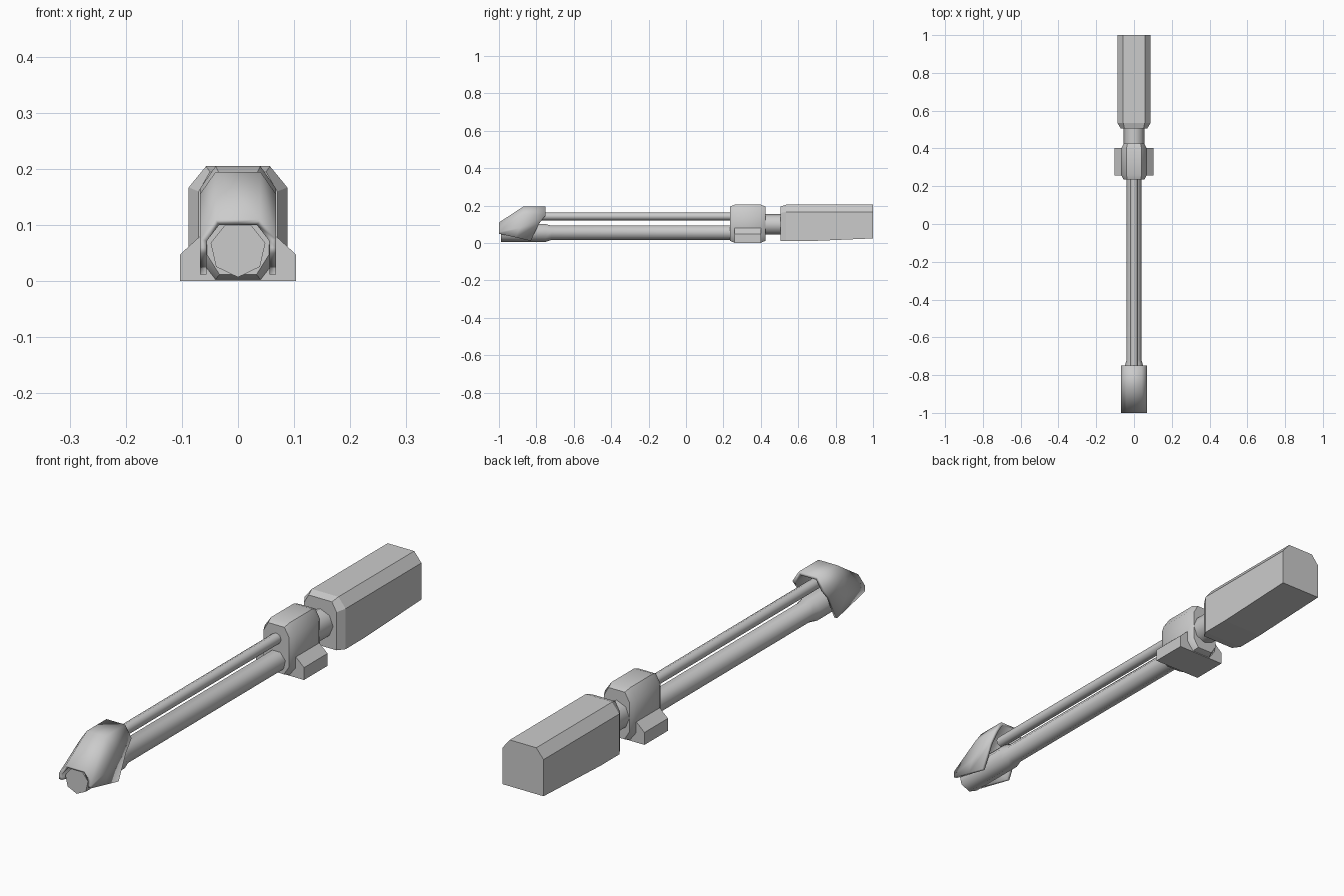
import bpy, bmesh, math

cube = bpy.data.objects.get("Cube")
if cube:
    bpy.data.objects.remove(cube)

grey = bpy.data.materials.new("plain grey")
grey.use_nodes = True
grey.diffuse_color = (0.6, 0.6, 0.6, 1)
grey.node_tree.nodes["Principled BSDF"].inputs["Base Color"].default_value = (0.6, 0.6, 0.6, 1)


def loft(name, rings, closed=True, smooth=40):
    """Skin a list of equal-length rings of points; cap both ends if closed."""
    bm = bmesh.new()
    rows = [[bm.verts.new(p) for p in ring] for ring in rings]
    n = len(rows[0])
    for a, b in zip(rows, rows[1:]):
        for i in range(n if closed else n - 1):
            j = (i + 1) % n
            bm.faces.new((a[i], a[j], b[j], b[i]))
    if closed:
        bm.faces.new(rows[0][::-1])
        bm.faces.new(rows[-1])
    bmesh.ops.recalc_face_normals(bm, faces=bm.faces)
    mesh = bpy.data.meshes.new(name)
    bm.to_mesh(mesh)
    bm.free()
    mesh.materials.append(grey)
    obj = bpy.data.objects.new(name, mesh)
    bpy.context.collection.objects.link(obj)
    bpy.ops.object.select_all(action='DESELECT')
    obj.select_set(True)
    bpy.context.view_layer.objects.active = obj
    if smooth:
        bpy.ops.object.shade_smooth_by_angle(angle=math.radians(smooth))
    return obj


def mirrored(half):
    """Complete a section given its +x half, bottom to top."""
    return half + [(-x, y, z) for x, y, z in reversed(half)]


def tube(name, z, sides, stations):
    """Round bar along y; stations are (y, radius), one vertex at the bottom."""
    rings = []
    for y, r in stations:
        angles = [2 * math.pi * i / sides - math.pi / 2 for i in range(sides)]
        rings.append([(r * math.cos(a), y, z + r * math.sin(a)) for a in angles])
    return loft(name, rings, smooth=60)


# Barrel with a thicker tip, and the thin rod above it
tube("barrel", 0.057, 7, [(-0.99, 0.05), (-0.75, 0.05), (-0.72, 0.04), (0.26, 0.04)])
tube("upper_rod", 0.143, 8, [(-0.80, 0.021), (0.26, 0.021)])

# Open-bottomed hood over the tip: sides slope back to the rod
hood_rows = [
    [(0.068, -1.0, 0.05), (0.068, -1.0, 0.06), (0.068, -1.0, 0.075), (0.04, -1.0, 0.11)],
    [(0.068, -0.91, 0.03), (0.068, -0.89, 0.08), (0.068, -0.87, 0.155), (0.04, -0.87, 0.195)],
    [(0.068, -0.83, 0.012), (0.068, -0.785, 0.105), (0.068, -0.75, 0.15), (0.04, -0.75, 0.195)],
]
hood = loft("muzzle_hood", [mirrored(r) for r in hood_rows], closed=False, smooth=50)
shell = hood.modifiers.new("thickness", 'SOLIDIFY')
shell.thickness = 0.012
shell.use_even_offset = True
# Thicken towards the inside whichever way the sheet faces
top_face = max(hood.data.polygons, key=lambda p: p.center.z)
shell.offset = -1 if top_face.normal.z > 0 else 1


def block(y, w, top, shoulder, half_top, bottom):
    return mirrored([(w * 0.6, y, bottom), (w, y, bottom + 0.035),
                     (w, y, shoulder), (half_top, y, top)])


# Receiver block with tapered ends
loft("receiver_block", [
    block(0.235, 0.055, 0.195, 0.16, 0.035, 0.012),
    block(0.26, 0.068, 0.205, 0.165, 0.04, 0.002),
    block(0.40, 0.068, 0.205, 0.165, 0.04, 0.002),
    block(0.425, 0.055, 0.195, 0.16, 0.035, 0.012)], smooth=35)

# Wide foot under the receiver
loft("receiver_foot", [mirrored([(0.103, y, 0), (0.103, y, 0.048), (0.068, y, 0.08)])
                       for y in (0.258, 0.402)], smooth=0)

# Neck joining receiver and stock
tube("neck", 0.1, 8, [(0.40, 0.055), (0.53, 0.055)])


def stock_ring(y, w, top, shoulder, half_top, bottom):
    return mirrored([(w, y, bottom), (w, y, shoulder), (half_top, y, top)])


# Stock with a bevelled front and a rising underside
loft("stock", [
    stock_ring(0.505, 0.07, 0.195, 0.16, 0.05, 0.012),
    stock_ring(0.535, 0.088, 0.205, 0.167, 0.057, 0.01),
    stock_ring(0.65, 0.088, 0.205, 0.167, 0.057, 0.01),
    stock_ring(1.0, 0.088, 0.205, 0.167, 0.057, 0.025)], smooth=0)
